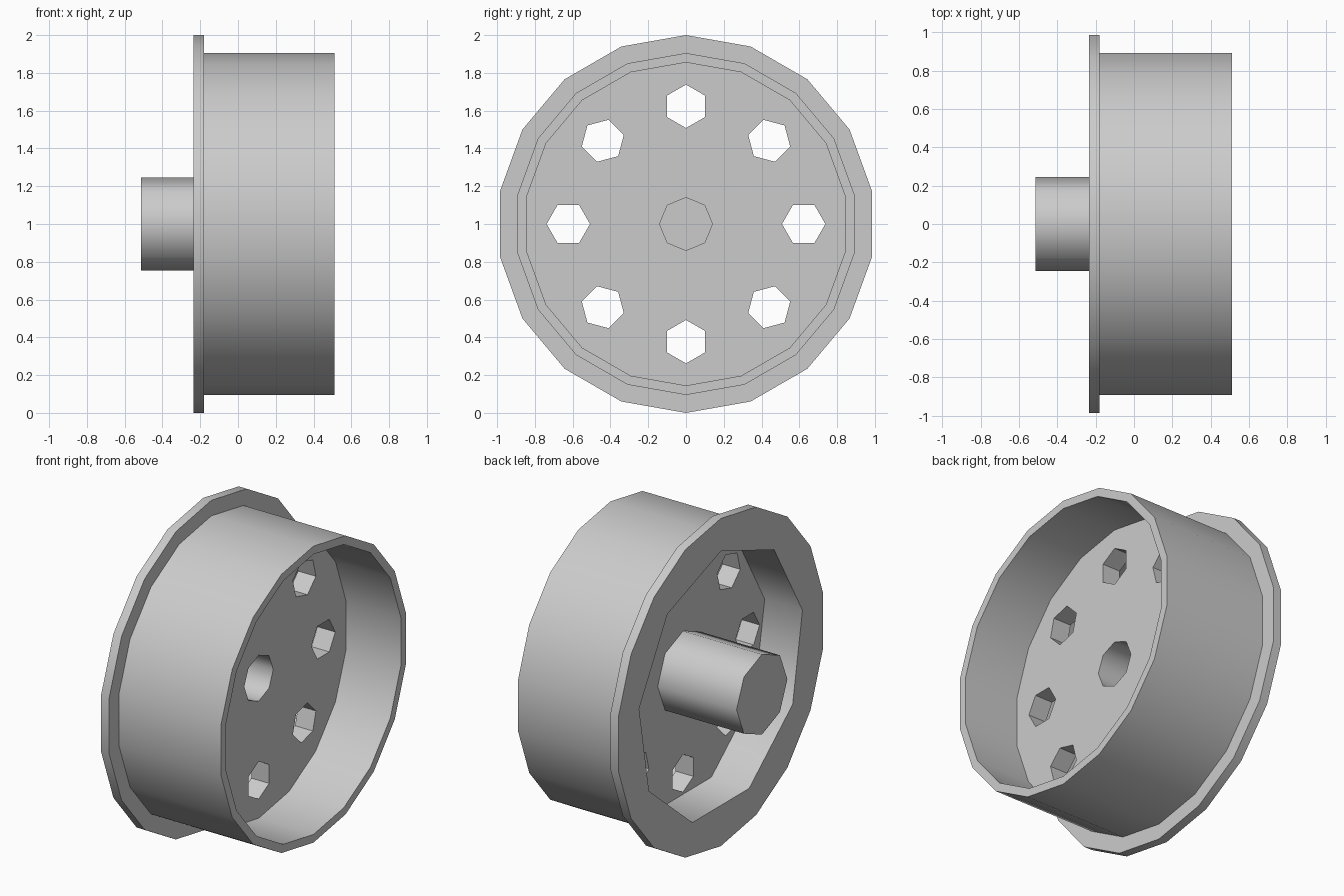
import bpy, bmesh
from math import sin, cos, pi, radians
from mathutils import Matrix

cube = bpy.data.objects.get("Cube")
if cube:
    bpy.data.objects.remove(cube)

grey = bpy.data.materials.new("plain grey")
grey.use_nodes = True
grey.diffuse_color = (0.6, 0.6, 0.6, 1)
grey.node_tree.nodes["Principled BSDF"].inputs["Base Color"].default_value = (0.6, 0.6, 0.6, 1)

AXLE = Matrix.Translation((0, 0, 1))


def lathe(name, profile, sides, matrix=AXLE):
    """Spin (x, radius) points around the x axis and cap both ends."""
    bm = bmesh.new()
    rings = []
    for x, r in profile:
        rings.append([bm.verts.new((x, r * sin(2 * pi * i / sides), r * cos(2 * pi * i / sides)))
                      for i in range(sides)])
    for a, b in zip(rings, rings[1:]):
        for i in range(sides):
            j = (i + 1) % sides
            bm.faces.new((a[i], a[j], b[j], b[i]))
    bm.faces.new(rings[0])
    bm.faces.new(rings[-1])
    bm.transform(matrix)
    bmesh.ops.recalc_face_normals(bm, faces=bm.faces)
    mesh = bpy.data.meshes.new(name)
    bm.to_mesh(mesh)
    bm.free()
    mesh.materials.append(grey)
    obj = bpy.data.objects.new(name, mesh)
    bpy.context.collection.objects.link(obj)
    return obj


def activate(obj):
    bpy.ops.object.select_all(action='DESELECT')
    obj.select_set(True)
    bpy.context.view_layer.objects.active = obj


def cut(obj, cutter):
    activate(obj)
    mod = obj.modifiers.new("cut", 'BOOLEAN')
    mod.operation = 'DIFFERENCE'
    mod.solver = 'EXACT'
    mod.object = cutter
    bpy.ops.object.modifier_apply(modifier=mod.name)


# Flanged drum, open on the right
drum = lathe("wheel_drum", [(-0.235, 1.0), (-0.18, 1.0), (-0.18, 0.905), (0.51, 0.905),
                            (0.51, 0.855), (0.14, 0.855)], 18)
# Axle hub standing out of the flange side
hub = lathe("axle_hub", [(-0.513, 0.245), (0.02, 0.245)], 8)

# Recess behind the flange
cutters = [lathe("recess_cutter", [(-0.4, 0.8), (0.02, 0.8)], 9)]
cut(drum, cutters[0])

# Blind axle bore through the disc into the hub
bore = lathe("bore_cutter", [(-0.42, 0.14), (0.3, 0.14)], 8)
cutters.append(bore)
cut(drum, bore)
cut(hub, bore)

# Ring of hexagonal holes through the disc
for i in range(8):
    place = AXLE @ Matrix.Rotation(i * pi / 4, 4, 'X') @ Matrix.Translation((0, 0, 0.623))
    hole = lathe("hole_cutter", [(-0.1, 0.115), (0.3, 0.115)], 6, place)
    cutters.append(hole)
    cut(drum, hole)

for cutter in cutters:
    bpy.data.objects.remove(cutter)

for obj in (drum, hub):
    activate(obj)
    bpy.ops.object.shade_smooth_by_angle(angle=radians(50))
